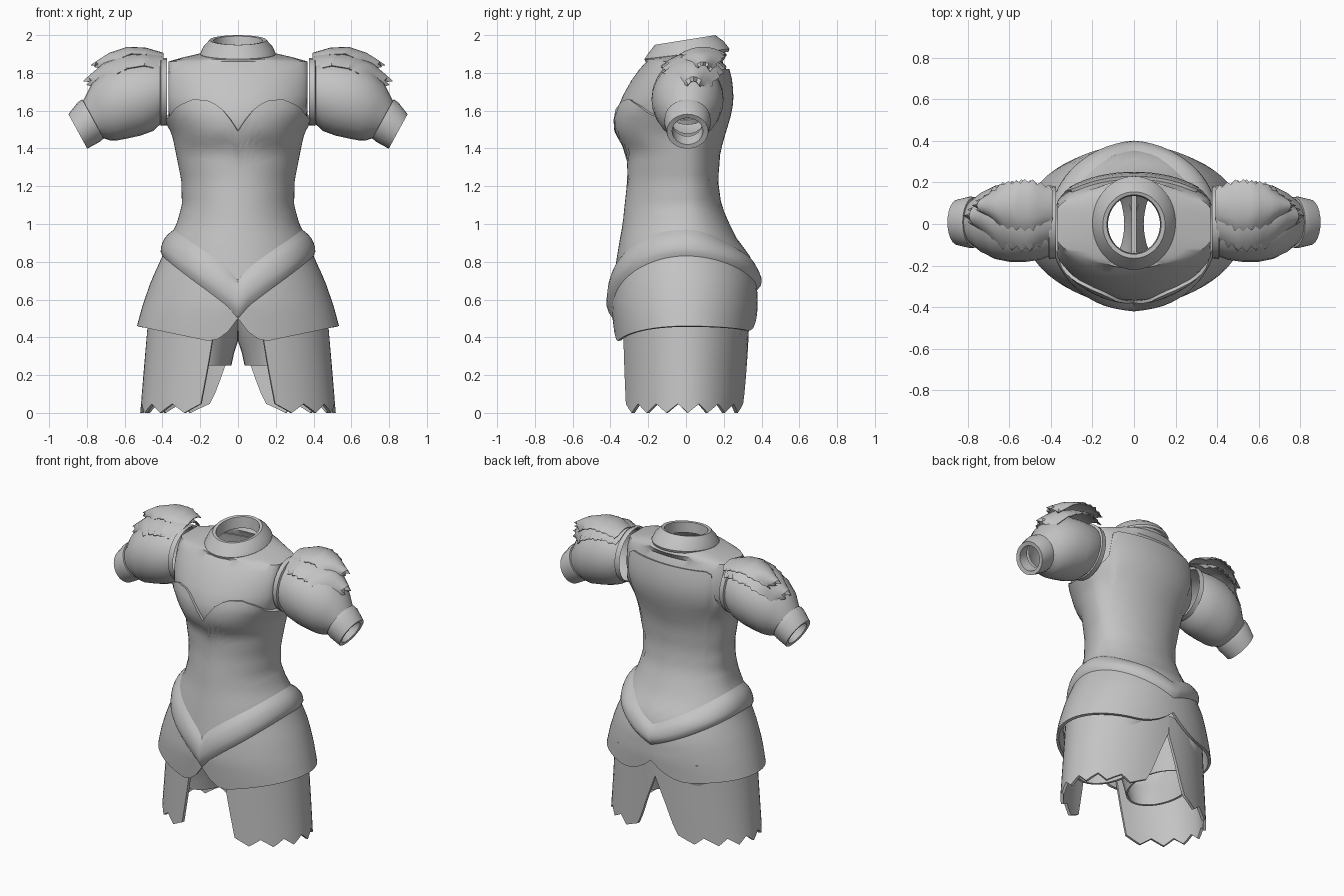
import bpy, math

if "Cube" in bpy.data.objects:
    bpy.data.objects.remove(bpy.data.objects["Cube"])

cloth = bpy.data.materials.new("gray cloth")
cloth.diffuse_color = (0.55, 0.55, 0.55, 1)
cloth.use_nodes = True
cloth.node_tree.nodes["Principled BSDF"].inputs["Base Color"].default_value = cloth.diffuse_color


def lerp(table, k):
    """Piecewise linear lookup; rows are (key, value, value...)."""
    if k <= table[0][0]:
        return table[0][1:]
    for a, b in zip(table, table[1:]):
        if k <= b[0]:
            f = (k - a[0]) / (b[0] - a[0])
            return tuple(p + (q - p) * f for p, q in zip(a[1:], b[1:]))
    return table[-1][1:]


def grid(name, rows, closed=True, thick=0.0, mirror=False, angle=40):
    """Skin a list of point rows, then bake thickness and mirroring."""
    n = len(rows[0])
    faces = []
    for i in range(len(rows) - 1):
        for j in range(n if closed else n - 1):
            k = (j + 1) % n
            faces.append((i * n + j, i * n + k, (i + 1) * n + k, (i + 1) * n + j))
    me = bpy.data.meshes.new(name)
    me.from_pydata([p for r in rows for p in r], [], faces)
    ob = bpy.data.objects.new(name, me)
    bpy.context.collection.objects.link(ob)
    if thick:
        ob.modifiers.new("thickness", 'SOLIDIFY').thickness = thick
    if mirror:
        ob.modifiers.new("mirror", 'MIRROR').use_mirror_merge = False
    deps = bpy.context.evaluated_depsgraph_get()
    baked = bpy.data.meshes.new_from_object(ob.evaluated_get(deps))
    ob.modifiers.clear()
    ob.data = baked
    baked.materials.clear()
    baked.materials.append(cloth)
    for p in baked.polygons:
        p.use_smooth = True
    baked.set_sharp_from_angle(angle=math.radians(angle))
    return ob


# Body section by height: half width, front depth, back depth
BODY = [(.36, .545, .375, .365), (.46, .535, .385, .372), (.57, .505, .395, .38),
        (.70, .46, .385, .375), (.83, .40, .365, .34), (.92, .365, .35, .27),
        (1.0, .325, .335, .23), (1.1, .297, .325, .187), (1.23, .30, .31, .17),
        (1.38, .33, .312, .182), (1.43, .34, .345, .195), (1.48, .352, .378, .21),
        (1.54, .385, .386, .228), (1.6, .42, .383, .245), (1.68, .44, .35, .252),
        (1.76, .44, .305, .245), (1.82, .43, .262, .23), (1.86, .42, .225, .21)]
N = 64
ANGLES = [2 * math.pi * j / N - math.pi / 2 for j in range(N)]


def body(t, z, off=0.0):
    hw, yf, yb = lerp(BODY, z)
    x = (hw + off) * math.cos(t)
    if z > 1.4:                       # flat sides at the armholes
        x = max(-.385 - off, min(.385 + off, x))
    return (x, ((yf if math.sin(t) < 0 else yb) + off) * math.sin(t), z)


def shell(name, low, high, n, thick, bulge=lambda v: 0.0, **kw):
    """Band of the body surface between two height rules."""
    rows = []
    for i in range(n + 1):
        v = i / n
        rows.append([body(t, low(t) + (high(t) - low(t)) * v, bulge(v)) for t in ANGLES])
    return grid(name, rows, thick=thick, **kw)


def is_front(t):
    return math.sin(t) < 0


# Belt edges: deep V in front, shallower V behind
def belt_top(t):
    c = abs(math.cos(t))
    return .70 + .27 * c ** .7 if is_front(t) else .78 + .19 * c


def belt_low(t):
    c = abs(math.cos(t))
    return .50 + .33 * c ** .75 if is_front(t) else .65 + .18 * c


def belt_mid(t):
    return (belt_top(t) + belt_low(t)) / 2


# Sweetheart neckline in front, high square back
NECK_F = [(0, 1.49), (.1, 1.55), (.22, 1.62), (.36, 1.655), (.55, 1.66),
          (.75, 1.625), (.9, 1.57), (1, 1.55)]
NECK_B = [(0, 1.82), (.70, 1.82), (.78, 1.62), (1, 1.55)]


def neckline(t):
    return lerp(NECK_F if is_front(t) else NECK_B, abs(math.cos(t)))[0]


def skirt_hem(t):
    c = abs(math.cos(t))
    if is_front(t):
        return .38 + .12 * (1 - c / .28) ** 2 if c < .28 else .38 + .08 * (c - .28) / .72
    return .435 + .11 * (1 - c / .45) ** 2 if c < .45 else .435 + .025 * (c - .45) / .55


shell("bodice", belt_mid, neckline, 22, .02)
shell("belt", belt_low, belt_top, 6, 0, lambda v: .028 * math.sin(math.pi * v) ** .6)
shell("upper_skirt", skirt_hem, belt_mid, 8, .018)

# Chest and shoulders tucked under the bodice, closing in to the neck
rows = [[body(t, z, -.016) for t in ANGLES]
        for z in (1.42, 1.48, 1.54, 1.6, 1.68, 1.76, 1.82, 1.86)]


def neck_ring(hw, yf, yb, z, tilt):
    pts = []
    for t in ANGLES:
        y = (yb + yf) / 2 + (yb - yf) / 2 * math.sin(t)
        pts.append((hw * math.cos(t), y, z + tilt * y))
    return pts


rows.append(neck_ring(.29, -.215, .215, 1.882, .05))
rows.append(neck_ring(.19, -.19, .20, 1.90, .12))
grid("chest", rows)

# Collar: flared outside, rolled lip and inner wall
grid("collar", [neck_ring(.195, -.215, .225, 1.885, .12),
                neck_ring(.20, -.22, .23, 1.90, .12),
                neck_ring(.185, -.20, .20, 1.935, .16),
                neck_ring(.15, -.165, .155, 1.975, .16),
                neck_ring(.13, -.145, .14, 1.972, .16),
                neck_ring(.125, -.14, .135, 1.90, .14)])


def tube_ring(x, z, ry, rz, lean, n=24):
    """Sleeve section; lean tips its top outward."""
    pts = []
    for j in range(n):
        a = 2 * math.pi * j / n
        u = rz * math.sin(a)
        pts.append((x + u * math.sin(lean), .008 + ry * math.cos(a), z + u * math.cos(lean)))
    return pts


# Puffed sleeves with a rim at the armhole
grid("puff_sleeve", [tube_ring(*r) for r in (
    (.375, 1.70, .172, .178, 0), (.408, 1.70, .178, .18, 0), (.412, 1.695, .165, .168, 0),
    (.45, 1.68, .18, .188, 0), (.52, 1.668, .19, .20, .02), (.60, 1.655, .19, .203, .06),
    (.67, 1.63, .176, .19, .14), (.725, 1.595, .147, .16, .3), (.775, 1.55, .105, .105, .5))],
    mirror=True)

# Sleeve cuffs
grid("sleeve_cuff", [tube_ring(*r) for r in (
    (.765, 1.558, .09, .09, .5), (.768, 1.556, .122, .118, .5), (.79, 1.54, .124, .12, .5),
    (.848, 1.49, .11, .104, .5), (.845, 1.491, .082, .08, .5), (.79, 1.535, .08, .08, .5))],
    mirror=True)


# Jagged feather layers on the shoulders
def feathers(name, length, yc, width, spine, drop):
    rows, n, m = [], 16, 8
    for i in range(n + 1):
        u = i / n
        w = width * lerp([(0, .75), (.3, 1), (.7, .88), (1, .3)], u)[0]
        row = []
        for j in range(m + 1):
            s = 2 * j / m - 1
            edge = abs(s) == 1
            y = yc + s * w * (.86 if edge and i % 2 else 1)
            x = .395 + length * u - .07 * u * s * s + (.015 if edge else 0)
            if i == n and j % 2:
                x -= .035             # notches at the tip
            row.append((x, y, lerp(spine, u)[0] - drop * s * s))
        rows.append(row)
    # rows run outward, so flip the columns to face up
    grid(name, [r[::-1] for r in rows][::-1], closed=False, thick=.006, mirror=True)


feathers("lower_feathers", .42, .04, .175,
         [(0, 1.885), (.25, 1.905), (.5, 1.89), (.75, 1.845), (1, 1.755)], .07)
feathers("upper_feathers", .38, .09, .125,
         [(0, 1.90), (.25, 1.928), (.5, 1.932), (.75, 1.90), (1, 1.84)], .035)

# Lower skirt panels, open front and back, zigzag hem
FRONT_EDGE = [(0, .40), (.25, .32), (.46, .26)]
BACK_EDGE = [(0, .34), (.12, .23), (.25, .14), (.36, .05), (.42, 0)]
rows = []
COLS = 28
for i in range(9):
    v = i / 8
    row = []
    for j in range(COLS + 1):
        hem = .048 * (abs(j % 4 - 2) / 2)
        z = hem + (.54 - hem) * v
        t0 = -math.acos(lerp(FRONT_EDGE, z)[0])
        t1 = math.acos(lerp(BACK_EDGE, z)[0])
        t = t0 + (t1 - t0) * j / COLS
        hw = .518 - .085 * z
        depth = .345 if t < 0 else .315 + .04 * z
        row.append((hw * math.cos(t), depth * math.sin(t), z))
    rows.append(row)
grid("lower_skirt_panel", rows, closed=False, thick=.018, mirror=True)

# Short inner legs meeting at the crotch
rows = []
for z, cx, rx, ry in ((.25, .205, .17, .25), (.32, .205, .185, .265), (.38, .205, .205, .28),
                      (.46, .205, .225, .31), (.56, .205, .235, .335)):
    rows.append([(max(0, cx + rx * math.cos(2 * math.pi * j / 32)),
                  ry * math.sin(2 * math.pi * j / 32), z) for j in range(32)])
grid("short_leg", rows, thick=.012, mirror=True)
